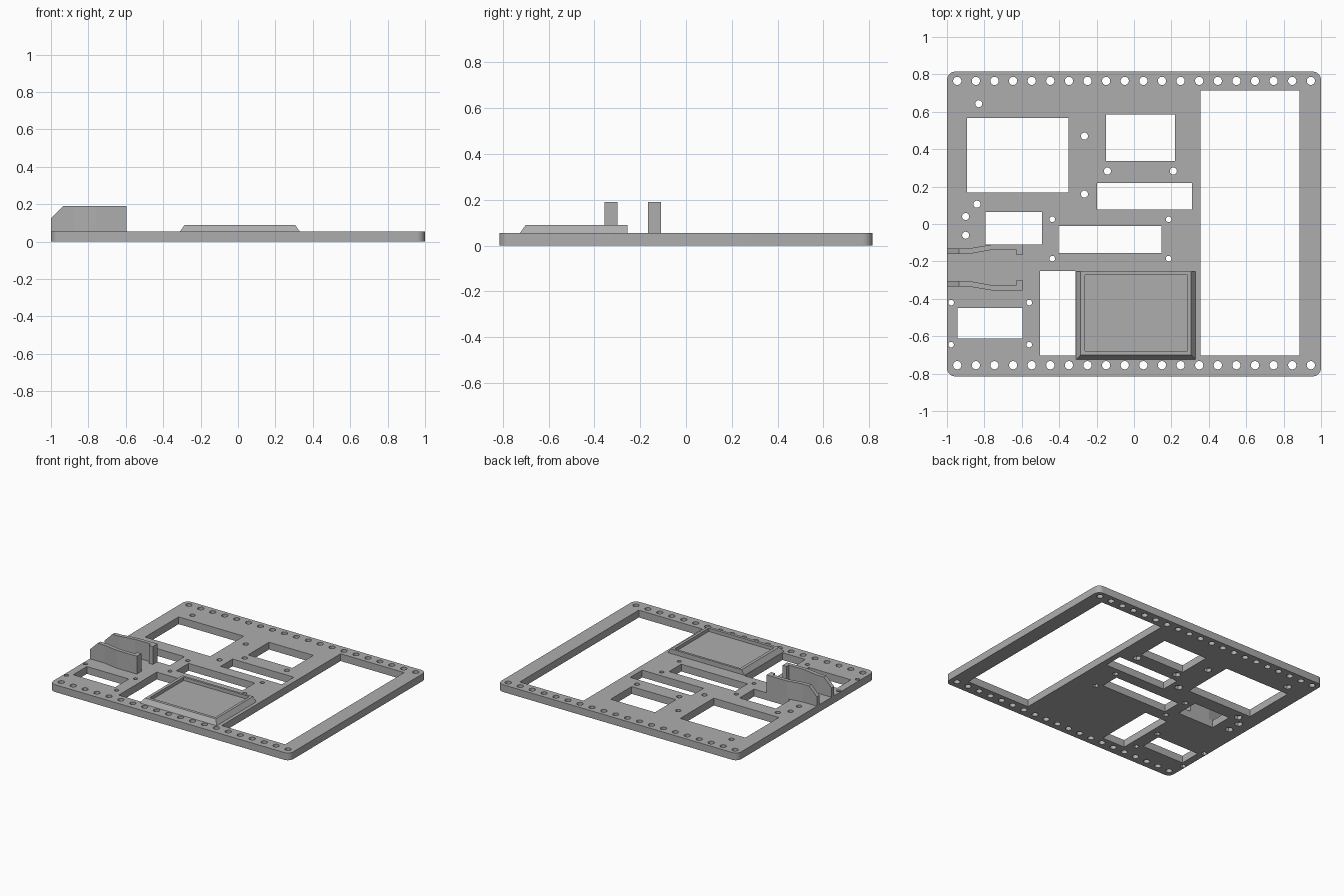
import bpy, bmesh
from math import radians, cos, sin, pi

if "Cube" in bpy.data.objects:
    bpy.data.objects.remove(bpy.data.objects["Cube"], do_unlink=True)

THICK = 0.055
GREY = (0.42, 0.42, 0.42, 1)
grey = bpy.data.materials.new("matte_grey")
grey.use_nodes = True
grey.diffuse_color = GREY
grey.node_tree.nodes["Principled BSDF"].inputs["Base Color"].default_value = GREY


def prism(bm, outline, z0, z1, inset=None):
    """Extrude an outline from z0 to z1; inset maps a base point to its top point."""
    low = [bm.verts.new((x, y, z0)) for x, y in outline]
    high = [bm.verts.new((*(inset(x, y) if inset else (x, y)), z1)) for x, y in outline]
    bm.faces.new(low[::-1])
    bm.faces.new(high)
    for i in range(len(low)):
        j = (i + 1) % len(low)
        bm.faces.new((low[i], low[j], high[j], high[i]))


def rect(x0, x1, y0, y1):
    return [(x0, y0), (x1, y0), (x1, y1), (x0, y1)]


def circle(x, y, r, n=24):
    return [(x + r * cos(2 * pi * i / n), y + r * sin(2 * pi * i / n)) for i in range(n)]


def finish(bm, name):
    bmesh.ops.recalc_face_normals(bm, faces=bm.faces)
    mesh = bpy.data.meshes.new(name)
    bm.to_mesh(mesh)
    bm.free()
    mesh.materials.append(grey)
    obj = bpy.data.objects.new(name, mesh)
    bpy.context.collection.objects.link(obj)
    return obj


def activate(obj):
    bpy.ops.object.select_all(action="DESELECT")
    obj.select_set(True)
    bpy.context.view_layer.objects.active = obj


def cut(obj, bm):
    """Subtract a cutter from an object and discard it."""
    cutter = finish(bm, "cutter")
    cutter.hide_render = True
    mod = obj.modifiers.new("cut", "BOOLEAN")
    mod.operation, mod.solver, mod.object = "DIFFERENCE", "EXACT", cutter
    activate(obj)
    bpy.ops.object.modifier_apply(modifier=mod.name)
    bpy.data.objects.remove(cutter, do_unlink=True)


# Base plate with rounded corners
bm = bmesh.new()
R = 0.045
corners = [(1, 1, 0), (-1, 1, 90), (-1, -1, 180), (1, -1, 270)]
outline = [(sx * (1 - R) + R * cos(radians(a + 15 * k)), sy * (0.815 - R) + R * sin(radians(a + 15 * k)))
           for sx, sy, a in corners for k in range(7)]
prism(bm, outline, 0, THICK)
plate = finish(bm, "base_plate")

# Rectangular windows
windows = [(-0.892, -0.349, 0.168, 0.567), (-0.151, 0.218, 0.336, 0.585),
           (-0.199, 0.311, 0.077, 0.22), (-0.793, -0.491, -0.11, 0.063),
           (-0.405, 0.148, -0.155, -0.01), (-0.502, -0.312, -0.703, -0.25),
           (-0.945, -0.595, -0.612, -0.45), (0.356, 0.886, -0.703, 0.713)]
bm = bmesh.new()
for w in windows:
    prism(bm, rect(*w), -0.1, 0.2)

# Rows of mounting holes along the front and back
for i in range(20):
    for y in (0.765, -0.755):
        prism(bm, circle(-0.945 + 0.0995 * i, y, 0.022), -0.1, 0.2)

# Screw holes, with hexagonal nut pockets underneath
large = [(-0.83, 0.643), (-0.84, 0.106), (-0.9, 0.04), (-0.9, -0.06), (-0.265, 0.47),
         (-0.265, 0.16), (-0.142, 0.283), (0.21, 0.283)]
small = [(x, y) for x in (-0.437, 0.185) for y in (0.025, -0.185)]
small += [(x, y) for x in (-0.978, -0.56) for y in (-0.42, -0.645)]
screws = [(p, 0.019, 0.029) for p in large] + [(p, 0.015, 0.021) for p in small]
pockets = bmesh.new()
for (x, y), r, hex_r in screws:
    prism(bm, circle(x, y, r, 20), -0.1, 0.2)
    prism(pockets, circle(x, y, hex_r, 6), -0.1, 0.028)
cut(plate, bm)
cut(plate, pockets)

# Raised tray: sloped on three sides, upright at the back
bm = bmesh.new()
prism(bm, rect(-0.31, 0.33, -0.725, -0.255), THICK, 0.09,
      lambda x, y: (x - 0.025 if x > 0 else x + 0.025, y + 0.025 if y < -0.5 else y))
tray = finish(bm, "raised_tray")
bm = bmesh.new()
prism(bm, rect(-0.262, 0.285, -0.678, -0.272), 0.065, 0.2)
cut(tray, bm)

# Pair of facing clip walls with hooked ends and a chamfered outer corner
clip = [(-1, -0.13), (-0.88, -0.13), (-0.76, -0.11), (-0.595, -0.11), (-0.595, -0.165),
        (-0.628, -0.165), (-0.628, -0.138), (-0.76, -0.138), (-0.88, -0.16), (-1, -0.16)]
for name, side in (("back_clip_wall", 1), ("front_clip_wall", -1)):
    bm = bmesh.new()
    prism(bm, [(x, -0.2325 + side * (y + 0.2325)) for x, y in clip], THICK, 0.19)
    res = bmesh.ops.bisect_plane(bm, geom=bm.verts[:] + bm.edges[:] + bm.faces[:],
                                 plane_co=(-1, 0, 0.125), plane_no=(-1, 0, 1), clear_outer=True)
    rim = [e for e in res["geom_cut"] if isinstance(e, bmesh.types.BMEdge)]
    bmesh.ops.holes_fill(bm, edges=rim)
    finish(bm, name)

# Smooth the round holes and corners, keeping hard edges
activate(plate)
bpy.ops.object.shade_smooth_by_angle(angle=radians(30))
